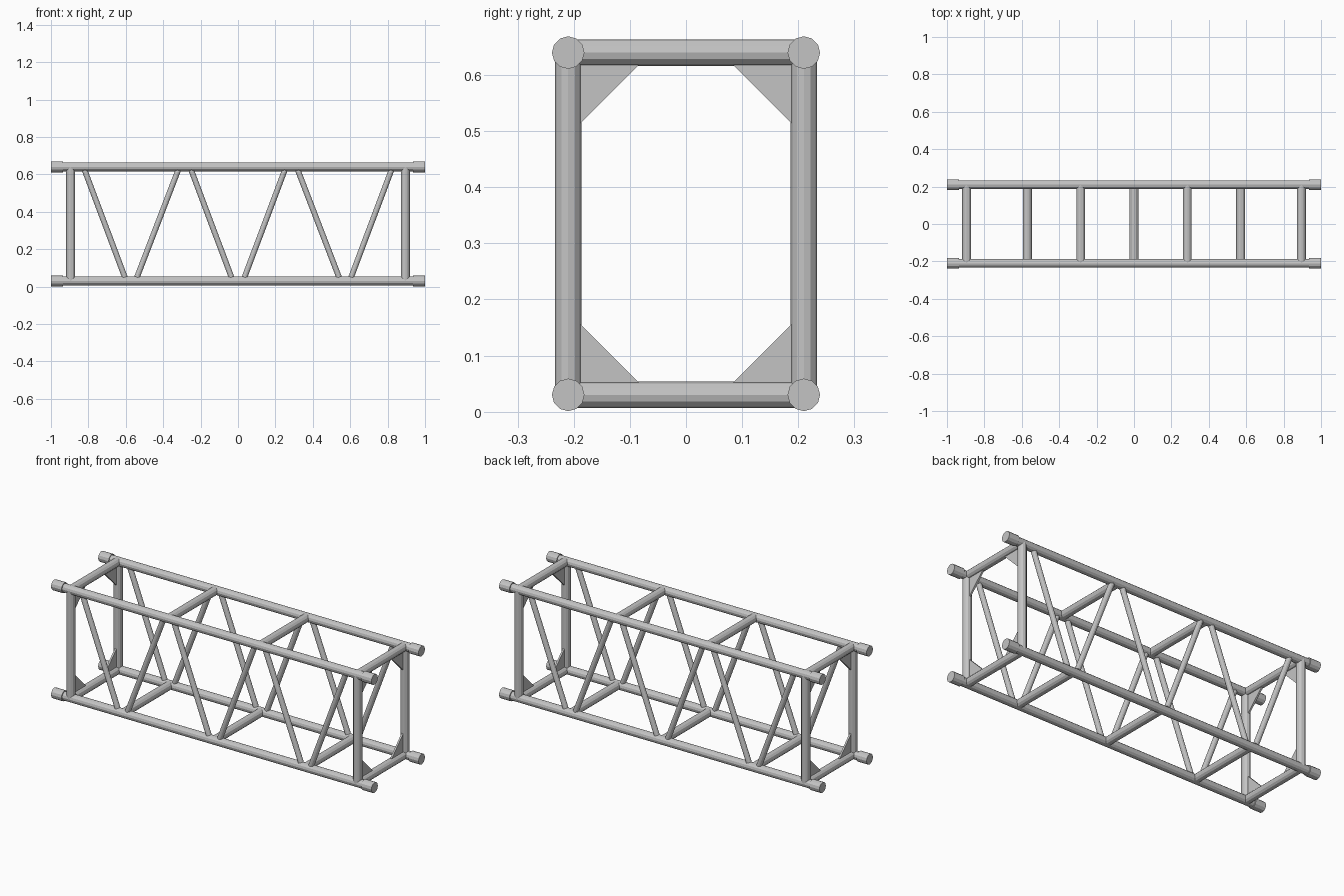
import bpy
import bmesh
from mathutils import Vector

if "Cube" in bpy.data.objects:
    bpy.data.objects.remove(bpy.data.objects["Cube"])

metal = bpy.data.materials.new("brushed aluminium grey")
metal.use_nodes = True
GREY = (0.55, 0.55, 0.55, 1)
metal.diffuse_color = GREY
metal.node_tree.nodes["Principled BSDF"].inputs["Base Color"].default_value = GREY

HALF_Y, LOW, HIGH, END_X = 0.21, 0.03, 0.64, 0.895
TUBE, SLEEVE, BRACE = 0.0235, 0.029, 0.015


def finish(bm, name):
    bmesh.ops.recalc_face_normals(bm, faces=bm.faces)
    mesh = bpy.data.meshes.new(name)
    bm.to_mesh(mesh)
    bm.free()
    mesh.materials.append(metal)
    obj = bpy.data.objects.new(name, mesh)
    bpy.context.collection.objects.link(obj)
    return obj


def tube(name, start, end, radius, sides=12):
    """Capped straight tube between two points."""
    a, b = Vector(start), Vector(end)
    bm = bmesh.new()
    bmesh.ops.create_cone(bm, cap_ends=True, segments=sides, radius1=radius,
                          radius2=radius, depth=(b - a).length)
    obj = finish(bm, name)
    obj.rotation_euler = (b - a).to_track_quat('Z', 'Y').to_euler()
    obj.location = (a + b) / 2
    return obj


def gusset(name, x, y_sign, z, z_dir, leg=0.148, thick=0.01):
    """Triangular corner plate in the end frame."""
    y = y_sign * HALF_Y
    corners = [(y, z), (y - y_sign * leg, z), (y, z + z_dir * leg)]
    bm = bmesh.new()
    face = bm.faces.new([bm.verts.new((x - thick / 2, *c)) for c in corners])
    out = bmesh.ops.extrude_face_region(bm, geom=[face])
    moved = [v for v in out["geom"] if isinstance(v, bmesh.types.BMVert)]
    bmesh.ops.translate(bm, verts=moved, vec=(thick, 0, 0))
    return finish(bm, name)


# Four long chords with thicker end sleeves
for y_sign, side in ((-1, "front"), (1, "back")):
    y = y_sign * HALF_Y
    for z, level in ((LOW, "lower"), (HIGH, "upper")):
        tube(f"{level}_{side}_chord", (-0.98, y, z), (0.98, y, z), TUBE)
        for sx, end in ((-1, "right"), (1, "left")):
            tube(f"{level}_{side}_{end}_sleeve", (sx * 0.935, y, z), (sx, y, z), SLEEVE)

    # End posts and zigzag braces
    for sx, end in ((-1, "right"), (1, "left")):
        tube(f"{side}_{end}_post", (sx * END_X, y, LOW), (sx * END_X, y, HIGH), TUBE)
        for i, (low_x, high_x) in enumerate(((0.035, 0.25), (0.54, 0.32), (0.605, 0.82))):
            tube(f"{side}_{end}_brace_{i + 1}", (sx * low_x, y, 0.05),
                 (sx * high_x, y, 0.622), BRACE)

# Cross bars joining the front and back sides
for level, z, places in (("lower", LOW, (-END_X, -0.57, 0, 0.57, END_X)),
                         ("upper", HIGH, (-END_X, -0.285, 0.285, END_X))):
    for i, x in enumerate(places):
        tube(f"{level}_cross_bar_{i + 1}", (x, -HALF_Y, z), (x, HALF_Y, z), TUBE)

# Corner gussets in both end frames
for sx, end in ((-1, "right"), (1, "left")):
    for y_sign, side in ((-1, "front"), (1, "back")):
        gusset(f"lower_{side}_{end}_gusset", sx * END_X, y_sign, LOW, 1)
        gusset(f"upper_{side}_{end}_gusset", sx * END_X, y_sign, HIGH, -1)
